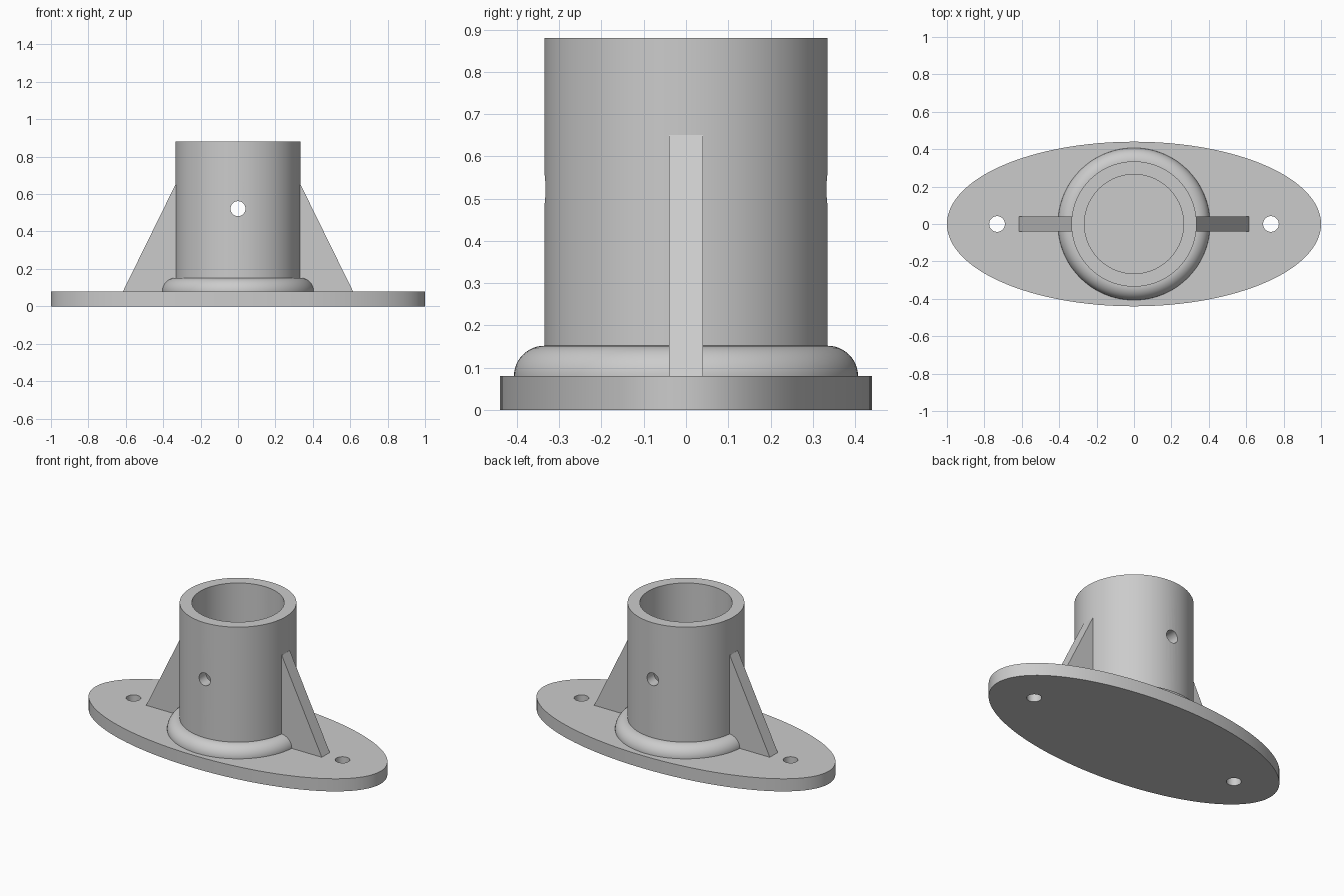
import bpy, bmesh, math
from mathutils import Matrix, Vector

cube = bpy.data.objects.get("Cube")
if cube:
    bpy.data.objects.remove(cube, do_unlink=True)

# Single grey material
grey = bpy.data.materials.new("plain grey")
grey.use_nodes = True
colour = (0.6, 0.6, 0.6, 1)
grey.diffuse_color = colour
grey.node_tree.nodes["Principled BSDF"].inputs["Base Color"].default_value = colour


def finish(name, bm):
    bmesh.ops.recalc_face_normals(bm, faces=bm.faces)
    mesh = bpy.data.meshes.new(name)
    bm.to_mesh(mesh)
    bm.free()
    mesh.materials.append(grey)
    obj = bpy.data.objects.new(name, mesh)
    bpy.context.collection.objects.link(obj)
    return obj


def cylinder(name, radius, depth, matrix, segments=48):
    bm = bmesh.new()
    bmesh.ops.create_cone(bm, cap_ends=True, segments=segments, radius1=radius,
                          radius2=radius, depth=depth, matrix=matrix)
    return finish(name, bm)


def lathe(name, profile, steps=96):
    """Revolve a closed (radius, height) profile around z."""
    bm = bmesh.new()
    verts = [bm.verts.new((r, 0, z)) for r, z in profile]
    edges = [bm.edges.new((a, b)) for a, b in zip(verts, verts[1:] + verts[:1])]
    bmesh.ops.spin(bm, geom=verts + edges, axis=(0, 0, 1), cent=(0, 0, 0),
                   angle=math.tau, steps=steps)
    bmesh.ops.remove_doubles(bm, verts=bm.verts, dist=0.0001)
    return finish(name, bm)


def drill(obj, cutter):
    cutter.hide_render = True
    mod = obj.modifiers.new("hole", 'BOOLEAN')
    mod.operation, mod.solver, mod.object = 'DIFFERENCE', 'EXACT', cutter
    bpy.context.view_layer.objects.active = obj
    bpy.ops.object.modifier_apply(modifier=mod.name)
    bpy.data.objects.remove(cutter, do_unlink=True)


def smooth(obj):
    bpy.ops.object.select_all(action='DESELECT')
    obj.select_set(True)
    bpy.context.view_layer.objects.active = obj
    bpy.ops.object.shade_smooth_by_angle(angle=math.radians(30))


# Oval base plate with two bolt holes
base_h = 0.08
base = cylinder("base_plate", 1, base_h,
                Matrix.Translation((0, 0, base_h / 2)) @ Matrix.Diagonal((1, 0.44, 1, 1)), 128)
for side in (-1, 1):
    drill(base, cylinder("bolt_cutter", 0.042, 1, Matrix.Translation((side * 0.732, 0, 0))))

# Upright socket tube with a cross pin hole
outer, inner, top = 0.335, 0.265, 0.88
tube = lathe("socket_tube", [(inner, 0.06), (outer, 0.06), (outer, top), (inner, top)])
drill(tube, cylinder("pin_cutter", 0.04, 2,
                     Matrix.Translation((0, 0, 0.522)) @ Matrix.Rotation(math.pi / 2, 4, 'X')))

# Rounded weld collar around the foot of the tube
bead = 0.072
arc = [(outer + bead * math.cos(a), base_h + bead * math.sin(a))
       for a in (math.pi / 2 * i / 12 for i in range(13))]
collar = lathe("collar", [(0.3, 0.06), (outer + bead, 0.06)] + arc + [(0.3, base_h + bead)])

for part in (base, tube, collar):
    smooth(part)

# Triangular gusset ribs on both sides
for name, side in (("left_rib", 1), ("right_rib", -1)):
    bm = bmesh.new()
    outline = [(0.3, 0.06), (0.615, 0.06), (0.615, base_h), (outer, 0.65), (0.3, 0.65)]
    face = bm.faces.new([bm.verts.new((side * x, -0.04, z)) for x, z in outline])
    ext = bmesh.ops.extrude_face_region(bm, geom=[face])
    bmesh.ops.translate(bm, vec=Vector((0, 0.08, 0)),
                        verts=[v for v in ext["geom"] if isinstance(v, bmesh.types.BMVert)])
    finish(name, bm)
